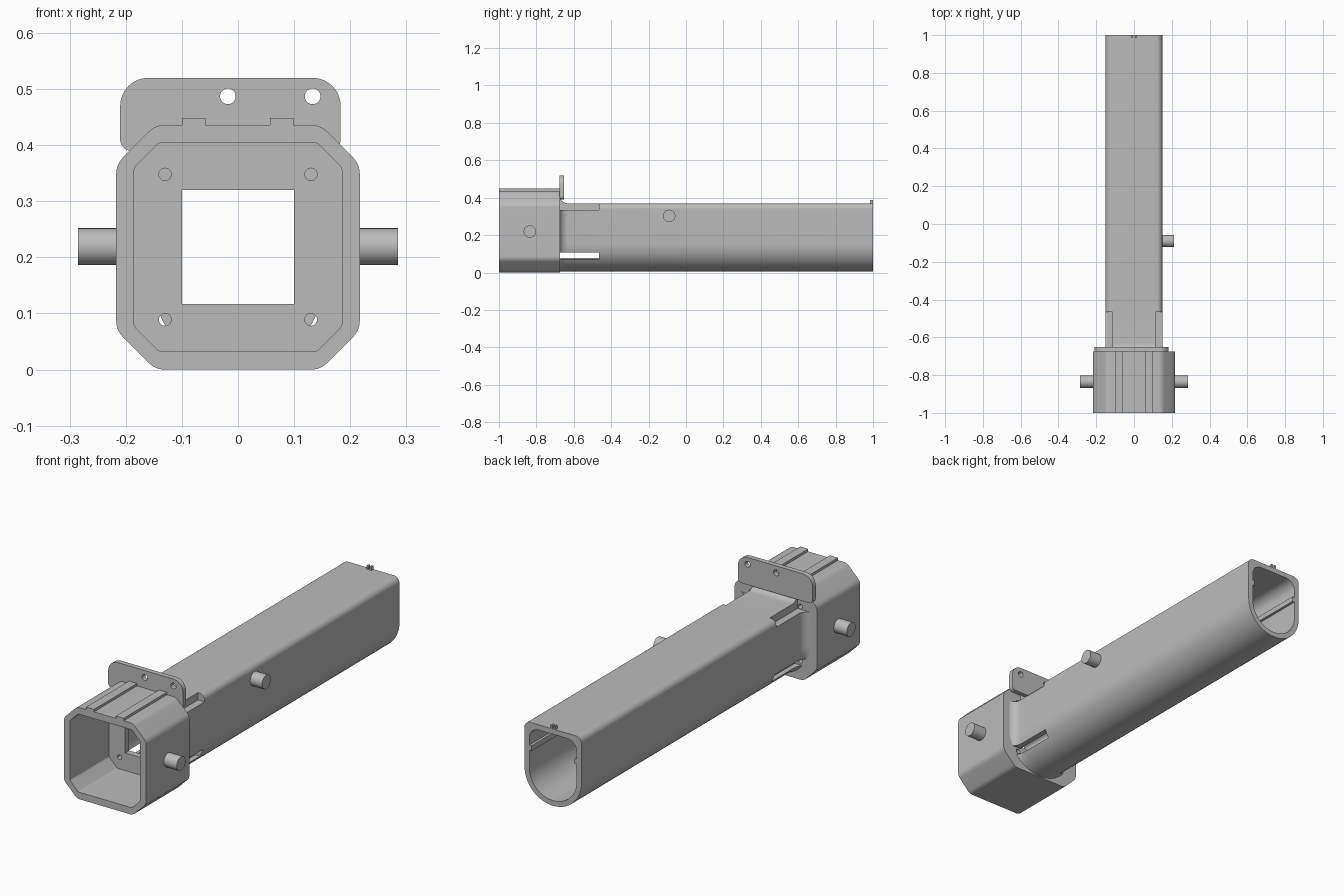
import bpy, bmesh, math
from mathutils import Vector

if "Cube" in bpy.data.objects:
    bpy.data.objects.remove(bpy.data.objects["Cube"], do_unlink=True)

GREY = bpy.data.materials.new("neutral grey")
GREY.use_nodes = True
GREY.diffuse_color = (0.5, 0.5, 0.5, 1)
GREY.node_tree.nodes["Principled BSDF"].inputs["Base Color"].default_value = (0.5, 0.5, 0.5, 1)


def rounded(corners, steps=8):
    """Outline from (x, z, radius) corners with each corner turned into an arc."""
    out = []
    for i, (x, z, r) in enumerate(corners):
        p = Vector((x, z, 0))
        a, b = (Vector((*corners[j % len(corners)][:2], 0)) for j in (i - 1, i + 1))
        if r == 0:
            out.append((x, z))
            continue
        u, v = (a - p).normalized(), (b - p).normalized()
        half = u.angle(v) / 2
        centre = p + (u + v).normalized() * r / math.sin(half)
        start = (p + u * r / math.tan(half) - centre).normalized()
        end = (p + v * r / math.tan(half) - centre).normalized()
        for k in range(steps + 1):
            q = centre + start.slerp(end, k / steps).normalized() * r
            out.append((q.x, q.y))
    return out


def loft(name, sections):
    """Closed solid through (y, outline) sections."""
    bm = bmesh.new()
    rings = [[bm.verts.new((x, y, z)) for x, z in pts] for y, pts in sections]
    n = len(rings[0])
    for r0, r1 in zip(rings, rings[1:]):
        for i in range(n):
            j = (i + 1) % n
            bm.faces.new((r0[i], r0[j], r1[j], r1[i]))
    bm.faces.new(rings[0])
    bm.faces.new(rings[-1])
    bmesh.ops.recalc_face_normals(bm, faces=bm.faces)
    mesh = bpy.data.meshes.new(name)
    bm.to_mesh(mesh)
    bm.free()
    mesh.materials.append(GREY)
    obj = bpy.data.objects.new(name, mesh)
    bpy.context.collection.objects.link(obj)
    return obj


def prism(name, corners, y0, y1, steps=8):
    pts = rounded(corners, steps)
    return loft(name, [(y0, pts), (y1, pts)])


def block(name, x0, x1, y0, y1, z0, z1):
    return prism(name, [(x0, z0, 0), (x1, z0, 0), (x1, z1, 0), (x0, z1, 0)], y0, y1)


def rod(name, x, z, r, y0, y1, sides=32):
    ring = [(x + r * math.cos(t), z + r * math.sin(t))
            for t in (2 * math.pi * k / sides for k in range(sides))]
    return loft(name, [(y0, ring), (y1, ring)])


def side_peg(name, x0, x1, y, z, r):
    peg = rod(name, 0, 0, r, x0, x1)
    peg.rotation_euler.z = -math.pi / 2
    peg.location = (0, y, z)
    return peg


def activate(obj):
    bpy.ops.object.select_all(action="DESELECT")
    obj.select_set(True)
    bpy.context.view_layer.objects.active = obj


def cut(obj, cutters):
    for c in cutters:
        c.hide_render = True
        mod = obj.modifiers.new("cut", "BOOLEAN")
        mod.operation, mod.solver, mod.object = "DIFFERENCE", "EXACT", c
        activate(obj)
        bpy.ops.object.modifier_apply(modifier=mod.name)
        bpy.data.objects.remove(c, do_unlink=True)


def octagon(w, z0, z1, c, r):
    return [(w, z0 + c, r), (w, z1 - c, r), (w - c, z1, r), (c - w, z1, r),
            (-w, z1 - c, r), (-w, z0 + c, r), (c - w, z0, r), (w - c, z0, r)]


def tube_outline(w, z0, z1, r_top, r_bottom):
    return [(w, z0, r_bottom), (w, z1, r_top), (-w, z1, r_top), (-w, z0, r_bottom)]


parts = []
BACK = -0.675  # rear face of the socket box

# Socket box with open front, square passage and four screw holes
box = prism("socket_box", octagon(0.217, 0, 0.436, 0.07, 0.04), -1, BACK)
cutters = [prism("cavity", octagon(0.185, 0.033, 0.404, 0.044, 0.012), -1.1, BACK - 0.03),
           block("passage", -0.1, 0.1, -0.8, -0.6, 0.117, 0.32)]
cutters += [rod("screw_hole", x, z, 0.011, -0.8, -0.6, 20)
            for x in (-0.13, 0.13) for z in (0.089, 0.348)]
cut(box, cutters)
parts.append(box)

# Ribs along the top of the box
for side, x in (("right", -0.1), ("left", 0.057)):
    parts.append(block(f"top_rib_{side}", x, x + 0.042, -1, BACK, 0.42, 0.448))

# Long tube, flaring into the box with a fillet
FILLET = 0.045
sections = []
for k in range(9):
    a = k / 8 * math.pi / 2
    f = FILLET * (1 - math.sin(a))
    y = BACK - 0.002 + FILLET * (1 - math.cos(a))
    pts = rounded(tube_outline(0.15 + f, 0.005, 0.37 + f, 0.03 + f, 0.148 + f), 14)
    sections.append((y, pts))
sections.append((1, sections[-1][1]))
tube = loft("long_tube", sections)
cutters = [prism("bore", tube_outline(0.125, 0.03, 0.345, 0.05, 0.123), -0.8, 1.1, 14)]
for s in (-1, 1):
    xs = sorted((s * 0.1, s * 0.3))
    cutters.append(block("lower_slot", *xs, -0.7, -0.465, 0.07, 0.107))
    xs = sorted((s * 0.115, s * 0.3))
    cutters.append(block("upper_slot", *xs, -0.7, -0.465, 0.335, 0.5))
cut(tube, cutters)
parts.append(tube)

# Guide rails inside the tube
for side, x in (("right", -0.13), ("left", 0.113)):
    parts.append(block(f"guide_rail_{side}", x, x + 0.017, -0.46, 0.999, 0.235, 0.26))

# Upright mounting plate with two holes
plate = prism("mounting_plate", [(0.183, 0.39, 0.02), (0.183, 0.52, 0.05),
                                 (-0.21, 0.52, 0.05), (-0.21, 0.39, 0.02)], BACK - 0.001, -0.652)
cut(plate, [rod("plate_hole", x, 0.487, 0.014, -0.8, -0.5) for x in (-0.018, 0.133)])
parts.append(plate)

# Pegs on the box and on the tube
parts.append(side_peg("box_peg_left", 0.2, 0.285, -0.835, 0.219, 0.033))
parts.append(side_peg("box_peg_right", -0.285, -0.2, -0.835, 0.219, 0.033))
parts.append(side_peg("tube_peg", 0.14, 0.212, -0.09, 0.303, 0.033))

# Split sight tab at the far end
for side, x in (("right", -0.013), ("left", 0.004)):
    parts.append(block(f"end_tab_{side}", x, x + 0.009, 0.984, 1, 0.36, 0.387))

for part in parts:
    activate(part)
    bpy.ops.object.shade_smooth_by_angle(angle=math.radians(30))
